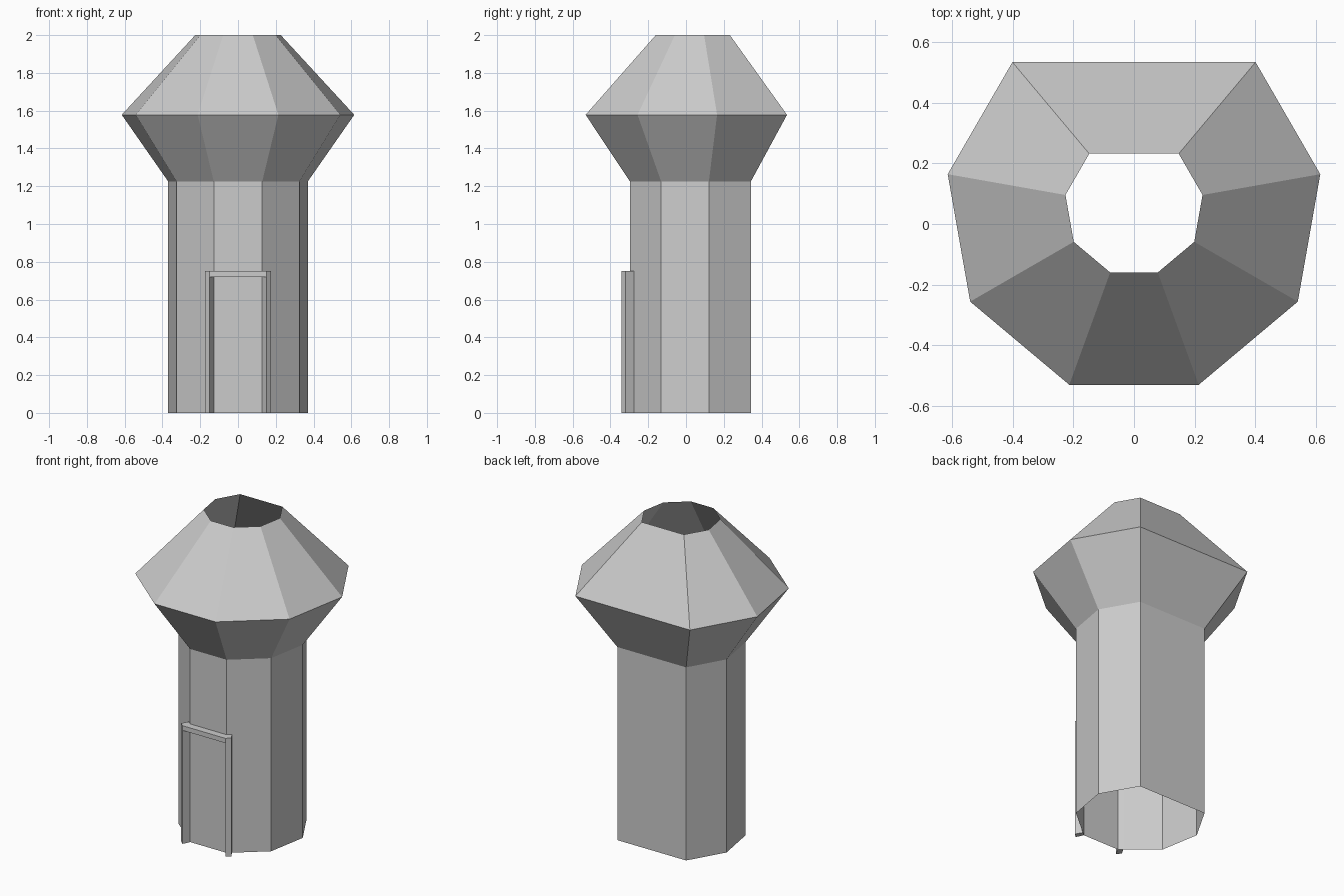
import bpy, bmesh, math

if "Cube" in bpy.data.objects:
    bpy.data.objects.remove(bpy.data.objects["Cube"])

CY = 0.056  # centre of the nine-sided plan, whose rear corner is left out


def make_object(name, bm):
    mesh = bpy.data.meshes.new(name)
    bm.to_mesh(mesh)
    bm.free()
    obj = bpy.data.objects.new(name, mesh)
    bpy.context.collection.objects.link(obj)
    return obj


def ring_shell(name, profile):
    """Open flat-faced shell through (radius, height) rings."""
    bm = bmesh.new()
    angles = [math.radians(90 + 40 * i) for i in range(1, 9)]
    rings = [[bm.verts.new((r * math.cos(a), CY + r * math.sin(a), z))
              for a in angles] for r, z in profile]
    for low, high in zip(rings, rings[1:]):
        for i in range(8):
            j = (i + 1) % 8
            bm.faces.new((low[i], low[j], high[j], high[i]))
    return make_object(name, bm)


def prism(name, outline, z0, z1):
    """Closed upright prism from a plan outline."""
    bm = bmesh.new()
    base = bm.faces.new([bm.verts.new((x, y, z0)) for x, y in outline])
    ext = bmesh.ops.extrude_face_region(bm, geom=[base], use_keep_orig=True)
    top = [v for v in ext["geom"] if isinstance(v, bmesh.types.BMVert)]
    bmesh.ops.translate(bm, vec=(0, 0, z1 - z0), verts=top)
    bmesh.ops.recalc_face_normals(bm, faces=bm.faces)
    return make_object(name, bm)


# Tower body and flared, open-topped head
ring_shell("tower_shaft", [(0.375, 0), (0.375, 1.225)])
ring_shell("tower_head", [(0.375, 1.225), (0.625, 1.578), (0.23, 2.0)])

# Door frame: slanted jambs resting on the neighbouring wall faces
jamb = [(0.150, -0.342), (0.176, -0.319), (0.151, -0.275), (0.128, -0.297)]
for side, s in (("left", -1), ("right", 1)):
    prism(f"door_jamb_{side}", [(s * x, y) for x, y in jamb], 0, 0.75)

# Lintel between the jambs
prism("door_lintel", [(-0.150, -0.342), (0.150, -0.342),
                      (0.128, -0.297), (-0.128, -0.297)], 0.72, 0.75)
